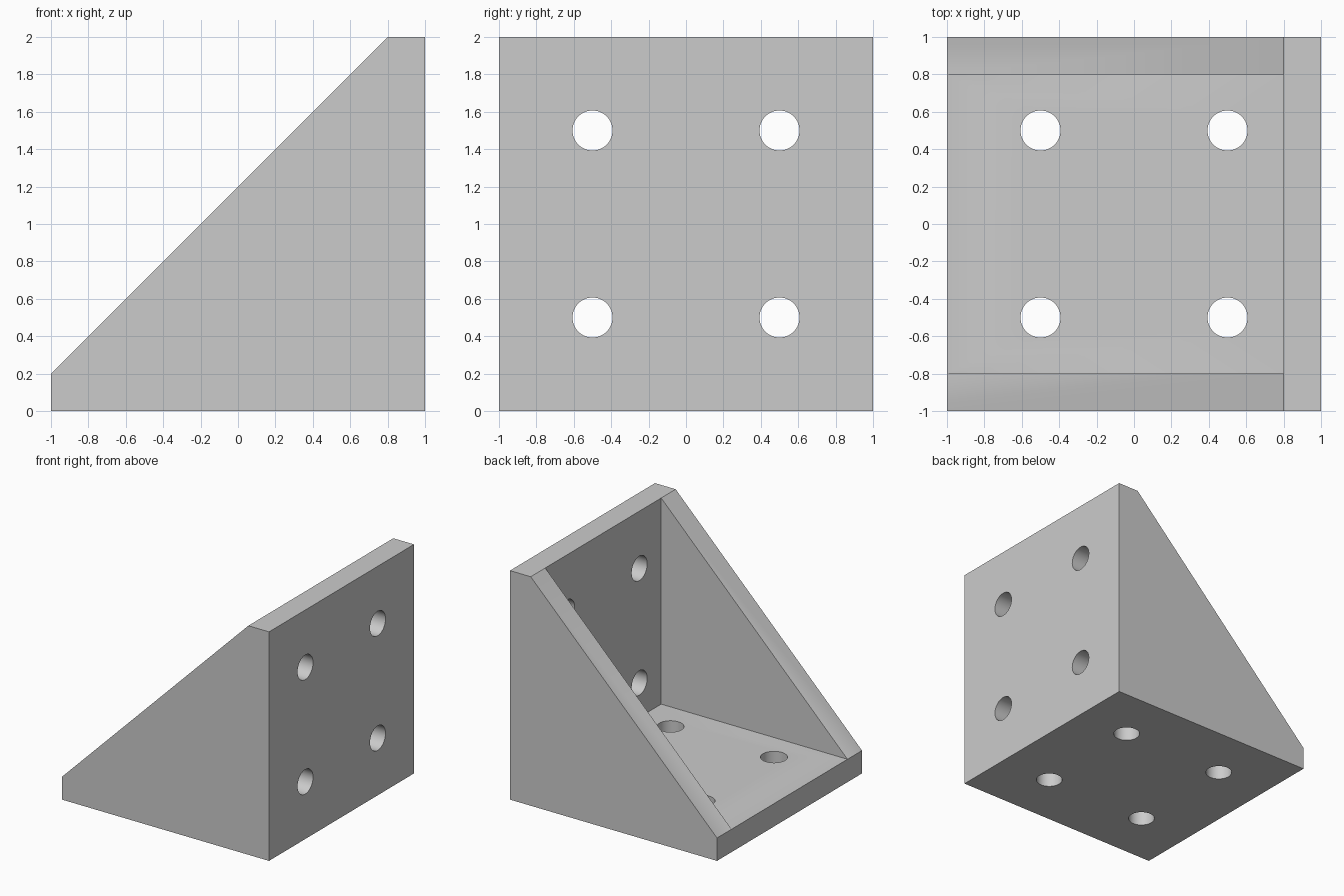
import bpy
import bmesh
import math
from mathutils import Matrix, Vector

cube = bpy.data.objects.get("Cube")
if cube:
    bpy.data.objects.remove(cube, do_unlink=True)

WALL = 0.2          # thickness of plates and side gussets
HOLE_RADIUS = 0.107
HOLE_OFFSET = 0.5

grey = bpy.data.materials.new("light grey")
grey.use_nodes = True
grey.diffuse_color = (0.6, 0.6, 0.6, 1)
grey.node_tree.nodes["Principled BSDF"].inputs["Base Color"].default_value = (0.6, 0.6, 0.6, 1)


def make_object(name, bm):
    bmesh.ops.recalc_face_normals(bm, faces=bm.faces)
    mesh = bpy.data.meshes.new(name)
    bm.to_mesh(mesh)
    bm.free()
    mesh.materials.append(grey)
    obj = bpy.data.objects.new(name, mesh)
    bpy.context.collection.objects.link(obj)
    return obj


# Bracket body: side profile extruded across the full depth
bm = bmesh.new()
profile = [(-1, 0), (1, 0), (1, 2), (1 - WALL, 2), (-1, WALL)]
face = bm.faces.new([bm.verts.new((x, -1, z)) for x, z in profile])
side = bmesh.ops.extrude_face_region(bm, geom=[face])
moved = [v for v in side["geom"] if isinstance(v, bmesh.types.BMVert)]
bmesh.ops.translate(bm, verts=moved, vec=(0, 2, 0))
bracket = make_object("corner_bracket", bm)

# Pocket between the two gussets, open above and to the left
bm = bmesh.new()
low = Vector((-2, WALL - 1, WALL))
high = Vector((1 - WALL, 1 - WALL, 3))
bmesh.ops.create_cube(bm, size=1, matrix=Matrix.Translation((low + high) / 2)
                      @ Matrix.Diagonal((*(high - low), 1)))
pocket = make_object("pocket_cutter", bm)

# Four bolt holes through each plate
bm = bmesh.new()
turn = Matrix.Rotation(math.pi / 2, 4, "Y")
for a in (-HOLE_OFFSET, HOLE_OFFSET):
    for b in (-HOLE_OFFSET, HOLE_OFFSET):
        for matrix in (Matrix.Translation((a, b, WALL / 2)),
                       Matrix.Translation((1 - WALL / 2, a, 1 + b)) @ turn):
            bmesh.ops.create_cone(bm, cap_ends=True, segments=64, radius1=HOLE_RADIUS,
                                  radius2=HOLE_RADIUS, depth=2 * WALL, matrix=matrix)
holes = make_object("bolt_hole_cutter", bm)

# Cut, bake the result and drop the cutters
for cutter in (pocket, holes):
    cutter.hide_render = True
    cut = bracket.modifiers.new(cutter.name, "BOOLEAN")
    cut.operation = "DIFFERENCE"
    cut.solver = "EXACT"
    cut.object = cutter

bpy.ops.object.select_all(action="DESELECT")
bracket.select_set(True)
bpy.context.view_layer.objects.active = bracket
for cutter in (pocket, holes):
    bpy.ops.object.modifier_apply(modifier=cutter.name)
    bpy.data.objects.remove(cutter, do_unlink=True)

# Smooth hole walls, crisp edges elsewhere
bpy.ops.object.shade_smooth_by_angle(angle=math.radians(30))
